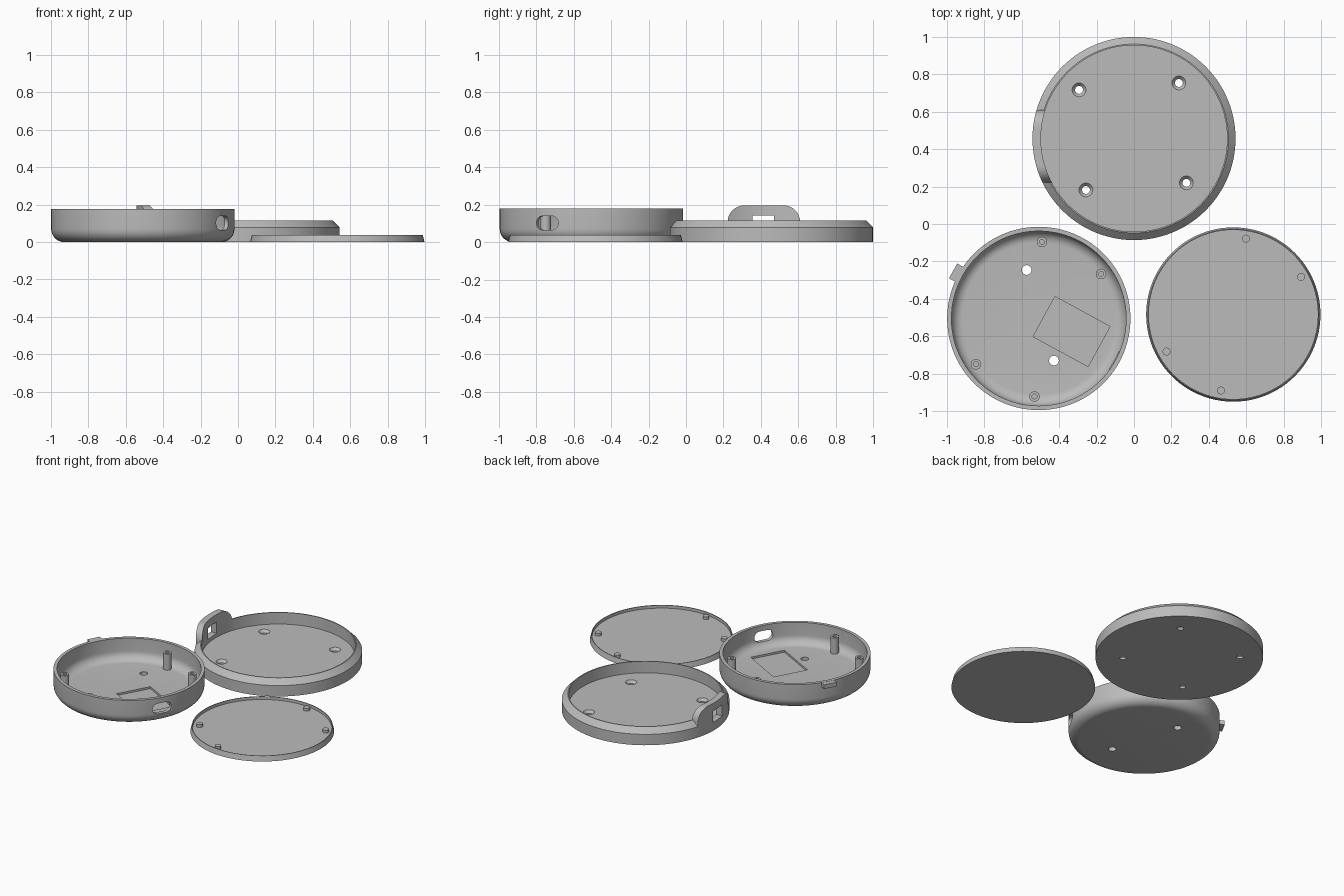
import bpy, bmesh, math
from mathutils import Matrix, Vector

if "Cube" in bpy.data.objects:
    bpy.data.objects.remove(bpy.data.objects["Cube"])

grey = bpy.data.materials.new("plastic_grey")
grey.diffuse_color = (0.5, 0.5, 0.5, 1)
grey.use_nodes = True
grey.node_tree.nodes["Principled BSDF"].inputs["Base Color"].default_value = grey.diffuse_color


def finish(name, bm):
    """Turn a bmesh into a named object."""
    bmesh.ops.remove_doubles(bm, verts=bm.verts, dist=1e-5)
    bmesh.ops.recalc_face_normals(bm, faces=bm.faces)
    mesh = bpy.data.meshes.new(name)
    bm.to_mesh(mesh)
    bm.free()
    mesh.materials.append(grey)
    ob = bpy.data.objects.new(name, mesh)
    bpy.context.collection.objects.link(ob)
    return ob


def lathe(name, profile, cx, cy, steps=96):
    """Revolve (radius, z) points around a vertical axis."""
    bm = bmesh.new()
    vs = [bm.verts.new((r, 0, z)) for r, z in profile]
    closed = profile[0][0] > 0
    pairs = list(zip(vs, vs[1:])) + ([(vs[-1], vs[0])] if closed else [])
    edges = [bm.edges.new(p) for p in pairs]
    bmesh.ops.spin(bm, geom=vs + edges, cent=(0, 0, 0), axis=(0, 0, 1),
                   angle=2 * math.pi, steps=steps, use_merge=True)
    bmesh.ops.translate(bm, verts=bm.verts, vec=(cx, cy, 0))
    return finish(name, bm)


def prism(name, points, depth, matrix):
    """Extrude a 2D outline along its local z, then place it."""
    bm = bmesh.new()
    face = bm.faces.new([bm.verts.new((x, y, 0)) for x, y in points])
    out = bmesh.ops.extrude_face_region(bm, geom=[face])
    moved = [g for g in out["geom"] if isinstance(g, bmesh.types.BMVert)]
    bmesh.ops.translate(bm, verts=moved, vec=(0, 0, depth))
    bm.transform(matrix)
    return finish(name, bm)


def arc(cx, cy, r, a0, a1, n=8):
    return [(cx + r * math.cos(math.radians(a0 + (a1 - a0) * i / n)),
             cy + r * math.sin(math.radians(a0 + (a1 - a0) * i / n))) for i in range(n + 1)]


def rect(w, h):
    return [(-w / 2, -h / 2), (w / 2, -h / 2), (w / 2, h / 2), (-w / 2, h / 2)]


def boolean(ob, tool, op):
    mod = ob.modifiers.new("bool", "BOOLEAN")
    mod.object, mod.operation, mod.solver = tool, op, "EXACT"
    bpy.context.view_layer.objects.active = ob
    bpy.ops.object.modifier_apply(modifier=mod.name)
    bpy.data.objects.remove(tool, do_unlink=True)


def side_frame(center, angle, radius):
    """Local x = tangent, y = up, z = outward at an angle on a round wall."""
    a = math.radians(angle)
    out, up = Vector((math.cos(a), math.sin(a), 0)), Vector((0, 0, 1))
    m = Matrix((up.cross(out), up, out)).transposed().to_4x4()
    m.translation = center + out * radius
    return m


# Cup: rounded shell
CX, CY = -0.509, -0.505
FLOOR = 0.027
cup = lathe("cup_shell", [(0, 0)] + arc(0.42, 0.07, 0.07, -90, 0)
            + [(0.49, 0.178), (0.467, 0.178)] + arc(0.407, FLOOR + 0.06, 0.06, 0, -90)
            + [(0, FLOOR)], CX, CY)
# Cup: side port, floor holes and recessed rectangle
port = arc(0.03, 0, 0.0375, -90, 90) + arc(-0.03, 0, 0.0375, 90, 270)
boolean(cup, prism("port_cutter", port, 0.2,
                   side_frame(Vector((CX, CY, 0.102)), -29, 0.35)), "DIFFERENCE")
for x, y in [(-0.574, -0.246), (-0.428, -0.73)]:
    boolean(cup, prism("hole_cutter", arc(0, 0, 0.026, 0, 345, 23), 0.2,
                       Matrix.Translation((x, y, -0.1))), "DIFFERENCE")
recess = Matrix.Translation((-0.334, -0.575, 0.013)) @ Matrix.Rotation(math.radians(-28.6), 4, "Z")
boolean(cup, prism("recess_cutter", rect(0.335, 0.244), 0.05, recess), "DIFFERENCE")
# Cup: outside latch
boolean(cup, prism("latch", rect(0.09, 0.03), 0.048,
                   side_frame(Vector((CX, CY, 0.162)), 151, 0.476)), "UNION")
# Cup: hollow screw posts
posts = []
for x, y in [(-0.492, -0.096), (-0.176, -0.267), (-0.845, -0.75), (-0.532, -0.922)]:
    posts.append(lathe("screw_post", [(0, 0.015), (0.028, 0.015), (0.028, 0.142),
                                      (0.013, 0.142), (0.013, 0.05), (0, 0.05)], x, y, 24))

# Mount ring: dish with a chamfered rim
RX, RY = 0.0, 0.457
ring = lathe("mount_ring", [(0, 0), (0.543, 0), (0.543, 0.078), (0.505, 0.116),
                            (0.498, 0.116), (0.498, 0.033), (0, 0.033)], RX, RY)
# Mount ring: raised wall tab with a slot
tab = lathe("tab_wall", [(0.498, 0.02), (0.543, 0.02), (0.543, 0.196), (0.498, 0.196)], RX, RY)
outline = [(0.222, 0.06), (0.61, 0.06)] + arc(0.52, 0.106, 0.09, 0, 90) \
    + arc(0.312, 0.106, 0.09, 90, 180)
along_x = Matrix(((0, 0, 1, -0.7), (1, 0, 0, 0), (0, 1, 0, 0), (0, 0, 0, 1)))
boolean(tab, prism("tab_cutter", outline, 0.5, along_x), "INTERSECT")
boolean(ring, tab, "UNION")
slot = [(0.355, 0.06), (0.47, 0.06), (0.47, 0.141), (0.355, 0.141)]
boolean(ring, prism("slot_cutter", slot, 0.4, along_x), "DIFFERENCE")
# Mount ring: countersunk screw holes
for x, y in [(-0.294, 0.717), (0.24, 0.754), (0.28, 0.22), (-0.257, 0.182)]:
    boolean(ring, lathe("countersink_cutter", [(0, -0.1), (0.021, -0.1), (0.021, 0.015),
                                               (0.037, 0.033), (0.037, 0.06), (0, 0.06)],
                        x, y, 24), "DIFFERENCE")

# Lid: shallow tapered dish with pegs
lid = lathe("lid", [(0, 0), (0.466, 0), (0.457, 0.037), (0.452, 0.037),
                    (0.452, 0.016), (0, 0.016)], 0.531, -0.484)
pegs = []
for x, y in [(0.599, -0.078), (0.893, -0.283), (0.174, -0.682), (0.465, -0.89)]:
    pegs.append(lathe("lid_peg", [(0, 0.01), (0.021, 0.01), (0.021, 0.036), (0, 0.036)], x, y, 24))

# Smooth round walls, keep edges sharp
bpy.ops.object.select_all(action="DESELECT")
for ob in [cup, ring, lid] + posts + pegs:
    ob.select_set(True)
bpy.context.view_layer.objects.active = cup
bpy.ops.object.shade_smooth_by_angle(angle=math.radians(30))
